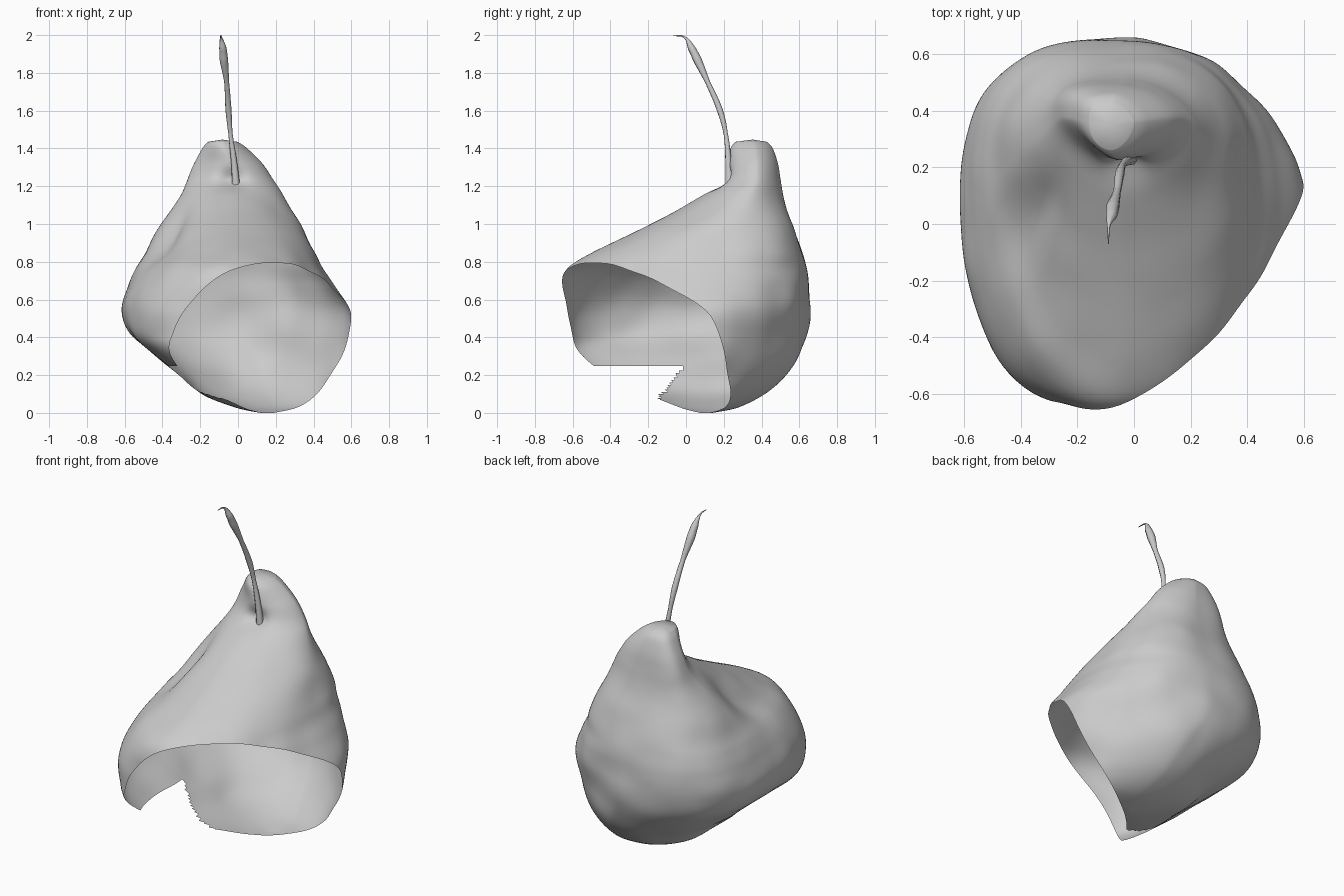
import bpy, bmesh, math
from mathutils import Vector, noise

cube = bpy.data.objects.get("Cube")
if cube:
    bpy.data.objects.remove(cube, do_unlink=True)


def make_material(name, value):
    mat = bpy.data.materials.new(name)
    mat.use_nodes = True
    colour = (value, value, value, 1)
    mat.diffuse_color = colour
    mat.node_tree.nodes["Principled BSDF"].inputs["Base Color"].default_value = colour
    return mat


grey = make_material("plain grey", 0.6)

# Level sections: height, left, right, front, back, squareness of the front left
SECTIONS = [
    (0.00, .12, .20, .06, .14, 2),
    (0.03, -.02, .38, -.12, .28, 2),
    (0.10, -.19, .47, -.34, .42, 2.5),
    (0.20, -.31, .55, -.58, .53, 4),
    (0.30, -.43, .59, -.65, .60, 4.5),
    (0.42, -.57, .605, -.66, .64, 3.1),
    (0.55, -.61, .59, -.675, .66, 2.5),
    (0.68, -.58, .51, -.67, .65, 2.1),
    (0.77, -.54, .445, -.62, .635, 1.85),
    (0.85, -.49, .41, -.49, .615, 1.65),
    (0.95, -.44, .36, -.29, .58, 1.6),
    (1.05, -.37, .30, -.09, .545, 1.6),
    (1.15, -.31, .24, .08, .515, 1.6),
    (1.23, -.27, .19, .19, .50, 1.5),
    (1.32, -.23, .13, .22, .485, 1.4),
    (1.40, -.19, .05, .235, .46, 1.6),
    (1.435, -.16, .00, .26, .43, 2),
]
STEPS, AROUND = 8, 144


def blend(a, b, c, d, t):
    """Smooth curve through b and c."""
    return b + t * ((c - a) + t * ((2 * a - 5 * b + 4 * c - d) + t * (3 * (b - c) + d - a))) / 2


def section_point(row, angle):
    z, left, right, front, back, square = row
    cx = (left + right) / 2
    cy = back - 0.42 * (back - front)
    c, s = math.cos(angle), math.sin(angle)
    # The shoulder is fuller on the right
    shoulder = math.exp(-((z - 0.87) / 0.27) ** 2)
    if s < 0:
        power = square if c < 0 else 1.7 + 0.3 * shoulder
    else:
        power = 2.2 + 0.8 * z if c < 0 else 1.5 + shoulder
    a, b = (right - left) / 2, (back - cy if s > 0 else cy - front)
    r = (abs(c / a) ** power + abs(s / b) ** power) ** (-1 / power)
    # Shallow hollow between the body and its front left lobe
    hollow = math.exp(-((angle - 1.16 * math.pi) / 0.36) ** 2 - ((z - 0.92) / 0.16) ** 2)
    r *= 1 - 0.17 * hollow
    p = Vector((cx + r * c, cy + r * s, z))
    return p + Vector((c, s, 0)) * 0.012 * noise.noise(p * 5) * min(1, r * 4)


def bow(z):
    """How far the cut of the mouth bows away from a flat plane."""
    return 0.033 - 0.075 * math.exp(-((z - 0.55) / 0.22) ** 2)


def in_notch(p):
    """Ragged notch in the lower lip of the mouth."""
    ragged = 0.012 * noise.noise(p * 30)
    return p.z < 0.25 + ragged and p.y < 0.75 * p.z - 0.2 + ragged and p.x < -0.05


# Body shell
rows = []
last = len(SECTIONS) - 1
for i in range(last):
    four = [SECTIONS[min(max(k, 0), last)] for k in range(i - 1, i + 3)]
    for j in range(STEPS):
        rows.append([blend(*vals, j / STEPS) for vals in zip(*four)])
rows.append(SECTIONS[last])

bm = bmesh.new()
rings = [[bm.verts.new(section_point(row, 2 * math.pi * k / AROUND)) for k in range(AROUND)]
         for row in rows]
for low, high in zip(rings, rings[1:]):
    for k in range(AROUND):
        n = (k + 1) % AROUND
        bm.faces.new((low[k], low[n], high[n], high[k]))


def close(ring, lift):
    middle = sum((v.co for v in ring), Vector()) / AROUND
    tip = bm.verts.new(middle + Vector((0, 0, lift)))
    for k in range(AROUND):
        bm.faces.new((ring[k], ring[(k + 1) % AROUND], tip))


close(rings[-1], 0.012)
close(rings[0], 0)
bmesh.ops.recalc_face_normals(bm, faces=bm.faces)

# Slanted, slightly bowed open mouth, then the notch in its lip
for v in bm.verts:
    v.co.y += bow(v.co.z)
bmesh.ops.bisect_plane(bm, geom=bm.verts[:] + bm.edges[:] + bm.faces[:],
                       plane_co=(0, 0, 0), plane_no=(0.5, -0.6, -0.48), clear_outer=True)
for v in bm.verts:
    v.co.y -= bow(v.co.z)
gone = [f for f in bm.faces if in_notch(f.calc_center_median())]
bmesh.ops.delete(bm, geom=gone, context="FACES")

# Small dimple where the stem grows
for v in bm.verts:
    d = (v.co - Vector((-.03, .2, 1.22))).length
    v.co.y += 0.05 * math.exp(-(d / 0.07) ** 2)
for f in bm.faces:
    f.smooth = True
mesh = bpy.data.meshes.new("pear_body")
bm.to_mesh(mesh)
bm.free()
mesh.materials.append(grey)
body = bpy.data.objects.new("pear_body", mesh)
bpy.context.collection.objects.link(body)

# Stem: thin bent twig with a swollen end
STEM = [
    (-.01, .23, 1.20, 1.3), (-.02, .225, 1.32, 1.0), (-.04, .21, 1.48, .7),
    (-.05, .18, 1.60, 1.0), (-.06, .115, 1.75, .8), (-.075, .06, 1.87, 1.4),
    (-.08, .03, 1.93, 1.2), (-.09, -.01, 1.99, .3), (-.09, -.07, 1.997, .1),
]
curve = bpy.data.curves.new("stem", "CURVE")
curve.dimensions = "3D"
curve.bevel_depth = 0.017
curve.bevel_resolution = 2
curve.resolution_u = 6
curve.use_fill_caps = True
spline = curve.splines.new("BEZIER")
spline.bezier_points.add(len(STEM) - 1)
for point, (x, y, z, size) in zip(spline.bezier_points, STEM):
    point.co = (x, y, z)
    point.radius = size
    point.handle_left_type = point.handle_right_type = "AUTO"
curve.materials.append(grey)
stem = bpy.data.objects.new("stem", curve)
bpy.context.collection.objects.link(stem)
